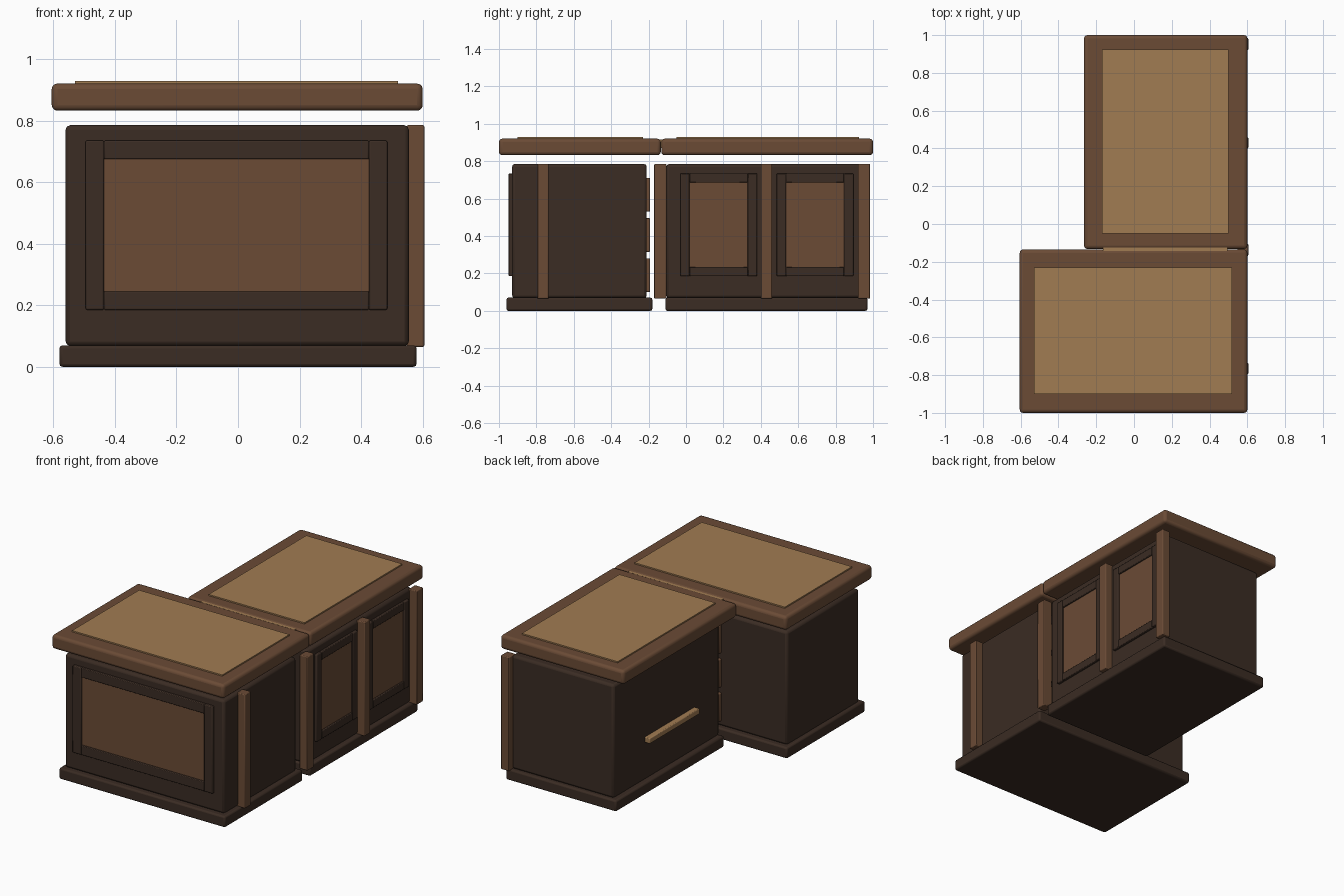
import bpy

if "Cube" in bpy.data.objects:
    bpy.data.objects.remove(bpy.data.objects["Cube"])


def material(name, rgb):
    m = bpy.data.materials.new(name)
    m.diffuse_color = (*rgb, 1)
    m.use_nodes = True
    m.node_tree.nodes["Principled BSDF"].inputs["Base Color"].default_value = m.diffuse_color
    return m


DARK = material("dark wood", (0.043, 0.025, 0.017))
BROWN = material("brown wood", (0.145, 0.070, 0.036))
TAN = material("tan inlay", (0.355, 0.200, 0.085))


def box(name, x, y, z, mat, bevel=0.006, segments=2):
    """Bevelled box from its x, y and z ranges."""
    bpy.ops.mesh.primitive_cube_add(size=1)
    o = bpy.context.object
    o.name = name
    o.location = [(r[0] + r[1]) / 2 for r in (x, y, z)]
    o.scale = [r[1] - r[0] for r in (x, y, z)]
    bpy.ops.object.transform_apply(location=False, rotation=False, scale=True)
    o.data.materials.append(mat)
    if bevel:
        b = o.modifiers.new("bevel", 'BEVEL')
        b.width = bevel
        b.segments = segments
    bpy.ops.object.shade_smooth_by_angle()
    return o


def framed_panel(name, u, z, width, place):
    """Stiles, rails and a flat centre panel; place maps (u, depth) to x, y."""
    def part(label, ur, zr, depth, mat, bevel):
        x, y = place(ur, depth)
        box(f"{name}_{label}", x, y, zr, mat, bevel)

    a, b = u
    c, d = z
    part("stile_a", (a, a + width), z, 0.018, DARK, 0.005)
    part("stile_b", (b - width, b), z, 0.018, DARK, 0.005)
    part("rail_top", (a + width, b - width), (d - width, d), 0.016, DARK, 0.004)
    part("rail_bottom", (a + width, b - width), (c, c + width), 0.016, DARK, 0.004)
    part("centre", (a + width, b - width), (c + width, d - width), 0.006, BROWN, 0)


# Front counter
box("front_plinth", (-0.58, 0.58), (-0.96, -0.18), (0, 0.07), DARK, 0.01)
box("front_cabinet", (-0.56, 0.555), (-0.93, -0.21), (0.068, 0.785), DARK, 0.015)
box("front_worktop", (-0.605, 0.6), (-1.0, -0.135), (0.832, 0.92), BROWN, 0.018, 3)
box("front_inlay", (-0.53, 0.52), (-0.9, -0.23), (0.91, 0.928), TAN, 0)
framed_panel("front_panel", (-0.495, 0.485), (0.185, 0.735), 0.06,
             lambda u, d: (u, (-0.93 - d, -0.92)))

# Rear counter
box("rear_plinth", (-0.19, 0.58), (-0.11, 0.97), (0, 0.07), DARK, 0.01)
box("rear_cabinet", (-0.16, 0.555), (-0.105, 0.95), (0.068, 0.785), DARK, 0.015)
box("rear_worktop", (-0.265, 0.6), (-0.132, 1.0), (0.832, 0.92), BROWN, 0.018, 3)
box("rear_inlay", (-0.17, 0.5), (-0.05, 0.925), (0.91, 0.928), TAN, 0)
for i, y in enumerate((-0.03, 0.485)):
    framed_panel(f"side_door_{i}", (y, y + 0.41), (0.185, 0.735), 0.05,
                 lambda u, d: ((0.545, 0.555 + d), u))

# Light strip in the seam between the worktops
box("seam_strip", (-0.165, 0.495), (-0.142, -0.124), (0.87, 0.917), TAN, 0)

# Upright posts on the right side
for i, (a, b) in enumerate(((-0.795, -0.735), (-0.17, -0.105),
                            (0.4, 0.46), (0.92, 0.985))):
    box(f"side_post_{i}", (0.548, 0.605), (a, b), (0.065, 0.785), BROWN, 0.005)

# Drawer fronts on the back of the front cabinet
for i, z in enumerate((0.1, 0.315, 0.53)):
    box(f"drawer_{i}", (-0.1, 0.47), (-0.22, -0.192), (z, z + 0.18), BROWN, 0.005)

# Rail on the left side of the rear cabinet
box("side_rail", (-0.195, -0.155), (0.14, 0.64), (0.305, 0.34), TAN, 0.005)
